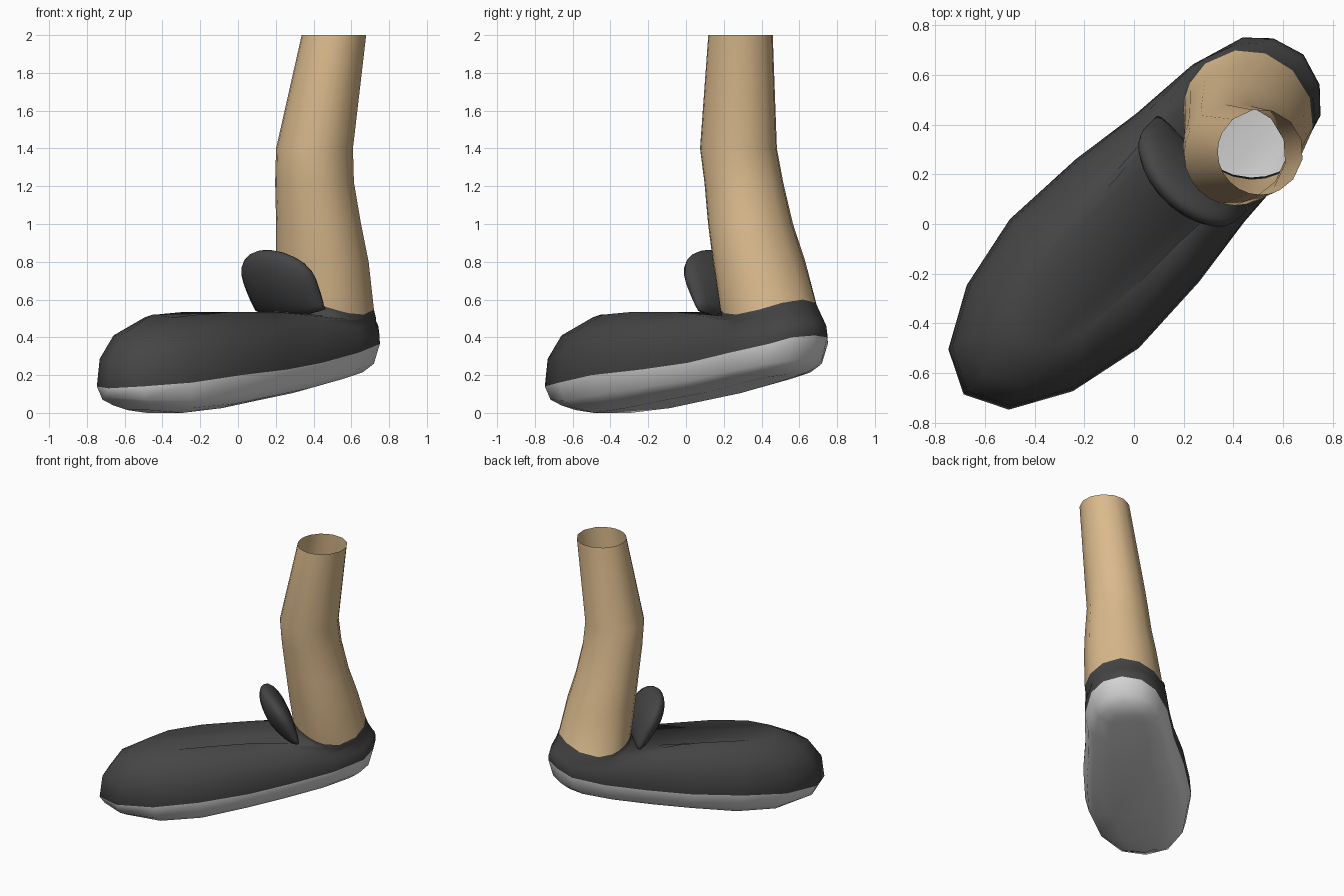
import bpy, bmesh, math
from mathutils import Vector

if "Cube" in bpy.data.objects:
    bpy.data.objects.remove(bpy.data.objects["Cube"])

R2 = math.sqrt(2)


def mat(name, rgb):
    m = bpy.data.materials.new(name)
    m.diffuse_color = (*rgb, 1)
    m.use_nodes = True
    m.node_tree.nodes["Principled BSDF"].inputs["Base Color"].default_value = m.diffuse_color
    return m


SKIN = mat("tan skin", (0.70, 0.49, 0.265))
DARK = mat("dark shoe", (0.06, 0.06, 0.06))
SOLE = mat("light sole", (0.66, 0.66, 0.66))


def place(s, w, z):
    """s runs along the foot to the toe, w across it; the foot points diagonally."""
    return Vector(((w - s) / R2, (-s - w) / R2, z))


def lerp(a, b, f, fz):
    return [(p[0] + (q[0] - p[0]) * f, p[1] + (q[1] - p[1]) * f,
             p[2] + (q[2] - p[2]) * fz) for p, q in zip(a, b)]


def finish(bm, name, mats):
    bmesh.ops.recalc_face_normals(bm, faces=bm.faces)
    me = bpy.data.meshes.new(name)
    bm.to_mesh(me)
    bm.free()
    for m in mats:
        me.materials.append(m)
    for p in me.polygons:
        p.use_smooth = True
    ob = bpy.data.objects.new(name, me)
    bpy.context.collection.objects.link(ob)
    return ob


# Half outlines from toe to heel (s, w, z), mirrored across the foot
rim = [(.97, 0, .13), (.885, .172, .14), (.65, .302, .16), (.34, .367, .20),
       (-.02, .35, .23), (-.32, .308, .265), (-.62, .287, .32),
       (-.84, .222, .365), (-.925, .132, .40), (-.965, 0, .41)]
bottom_z = [.035, .015, 0, .025, .07, .105, .155, .19, .20, .21]
keel = [(s * .85, w * .45, z) for (s, w, _), z in zip(rim, bottom_z)]
bottom = [(s * .9, w * .8, z + .025) for (s, w, _), z in zip(rim, bottom_z)]
instep = [(.64, 0, .52), (.60, .10, .505), (.46, .16, .52), (.22, .18, .535),
          (-.08, .18, .535), (-.36, .235, .49), (-.62, .28, .45),
          (-.815, .218, .46), (-.905, .13, .485), (-.942, 0, .49)]
ANGLES = [math.radians(a) for a in (0, 15, 30, 45, 58, 72, 95, 125, 152, 180)]


def mirror(half):
    return half + [(s, -w, z) for s, w, z in half[-2:0:-1]]


def ellipse(s0, w0, hs, hw, z, dip=0):
    half = [(hs * math.cos(a), hw * math.sin(a), z + dip * math.cos(2 * a)) for a in ANGLES]
    return [(s + s0, w + w0, h) for s, w, h in mirror(half)]


# Sole, shoe upper and leg as one continuous stack of rings, open at the top
shoe = [keel, bottom, lerp(bottom, rim, .65, .3), rim, lerp(rim, instep, .06, .40),
        lerp(rim, instep, .35, .74), instep]
rings = [mirror(h) for h in shoe]
rings += [ellipse(-.65, .005, .262, .276, .515, .025),
          ellipse(-.637, .015, .252, .27, .56, .04),
          ellipse(-.592, .042, .24, .252, .80),
          ellipse(-.545, .06, .22, .232, 1.0),
          ellipse(-.505, .07, .208, .212, 1.22),
          ellipse(-.485, .09, .205, .205, 1.40),
          ellipse(-.565, .155, .172, .172, 2.0)]

bm = bmesh.new()
vs = [[bm.verts.new(place(*p)) for p in r] for r in rings]
n = len(vs[0])
for k in range(len(vs) - 1):
    for i in range(n):
        j = (i + 1) % n
        f = bm.faces.new((vs[k][i], vs[k][j], vs[k + 1][j], vs[k + 1][i]))
        f.material_index = 2 if k < 3 else 1 if k < 8 else 0
# Underside strips
b = vs[0]
for i in range(n // 2):
    corners = [b[i], b[i + 1], b[-i - 1], b[-i % n]]
    f = bm.faces.new(list(dict.fromkeys(corners)))
    f.material_index = 2
finish(bm, "leg_and_shoe", [SKIN, DARK, SOLE])

# Shoe tongue: flattened, slightly bent, forward-leaning pad
bm = bmesh.new()
bmesh.ops.create_uvsphere(bm, u_segments=18, v_segments=12, radius=1)
lean = Vector((.17, .33)).normalized()
for v in bm.verts:
    t, w, h = v.co
    if h < 0:                                    # keep the lower half wide
        w /= max(math.sqrt(max(1 - h * h, 0)), .5)
    w *= .262
    t = t * .082 - .45 * w * w
    s = -.268 + h * .195 * lean.x + t * lean.y
    z = .685 + h * .195 * lean.y - t * lean.x
    v.co = place(s, w + .02, z)
finish(bm, "shoe_tongue", [DARK])
